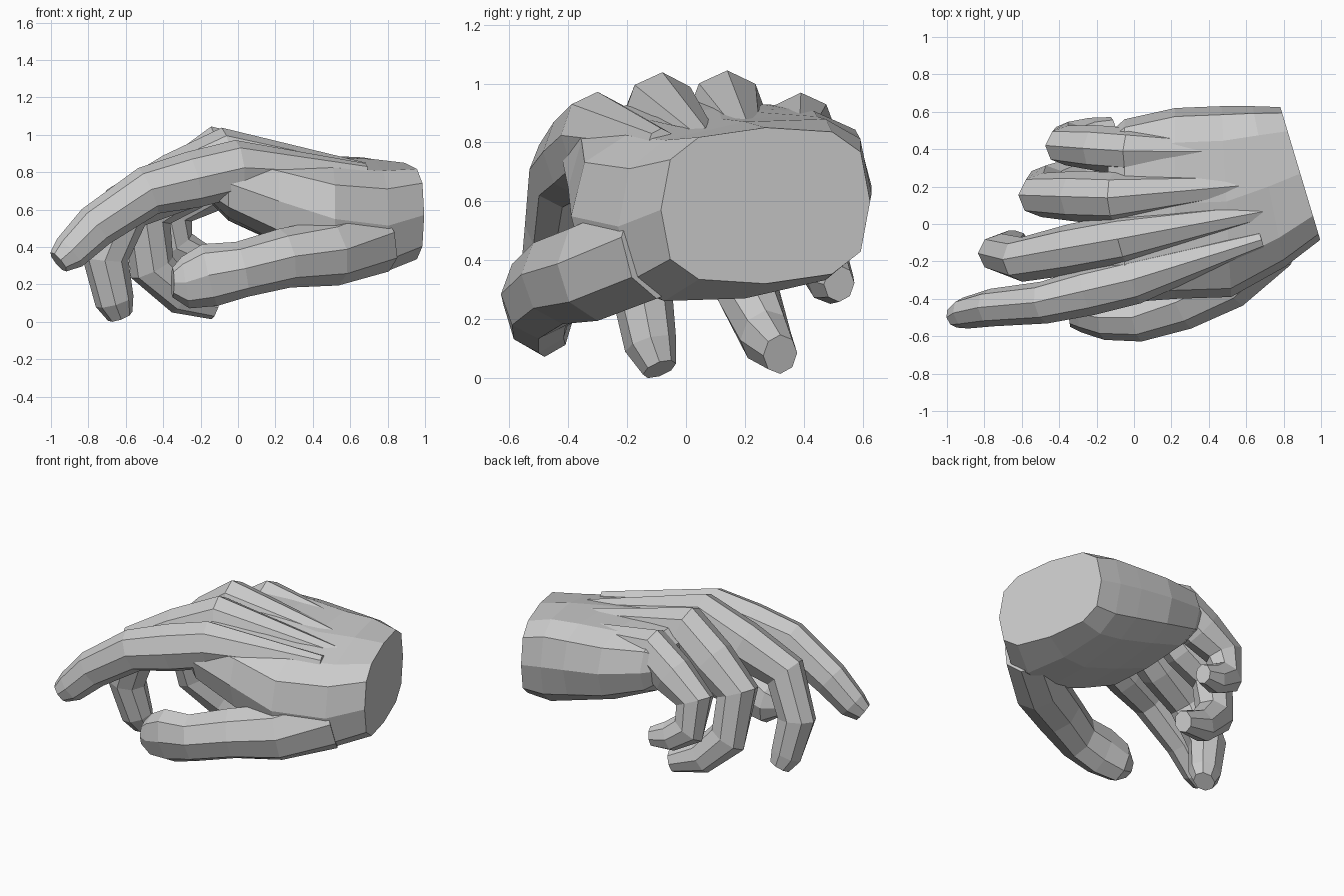
import bpy, bmesh, math
from mathutils import Vector

if "Cube" in bpy.data.objects:
    bpy.data.objects.remove(bpy.data.objects["Cube"])


def loft(name, rings):
    """Skin equal-length point rings and cap both ends."""
    bm = bmesh.new()
    vs = [[bm.verts.new(p) for p in r] for r in rings]
    n = len(vs[0])
    for a, b in zip(vs, vs[1:]):
        for i in range(n):
            bm.faces.new((a[i], a[(i + 1) % n], b[(i + 1) % n], b[i]))
    bmesh.ops.poke(bm, faces=[bm.faces.new(vs[0]), bm.faces.new(vs[-1])])
    bmesh.ops.recalc_face_normals(bm, faces=bm.faces[:])
    me = bpy.data.meshes.new(name)
    bm.to_mesh(me)
    bm.free()
    ob = bpy.data.objects.new(name, me)
    bpy.context.collection.objects.link(ob)
    return ob


def tube(name, pts, widths, heights, sides=8):
    """Tapered tube along a path, kept upright around the y axis."""
    rings = []
    for i, p in enumerate(pts):
        a, b = pts[max(i - 1, 0)], pts[min(i + 1, len(pts) - 1)]
        t = ((p - a).normalized() + (b - p).normalized()).normalized()
        side = Vector((0, 1, 0))
        side = (side - t * side.dot(t)).normalized()
        up = t.cross(side)
        angles = [k * math.tau / sides for k in range(sides)]
        rings.append([p + side * widths[i] * math.cos(g) + up * heights[i] * math.sin(g)
                      for g in angles])
    return loft(name, rings)


def section(x, slope, yc, zc, ry, rz, shear, n=12):
    """Rounded-box palm section, slanted in x and sheared in z."""
    ring = []
    for k in range(n):
        c, s = math.cos(k * math.tau / n), math.sin(k * math.tau / n)
        dy = ry * math.copysign(abs(c) ** .65, c)
        dz = rz * math.copysign(abs(s) ** .65, s)
        ring.append(Vector((x + slope * (yc + dy), yc + dy, zc + dz + shear * dy)))
    return ring


# Palm from the wrist cut to the webs between the fingers
hand = loft("hand", [
    section(.97, -.3, .27, .585, .355, .265, .04),
    section(.76, -.2, .2, .57, .43, .3, .13),
    section(.5, -.05, .12, .6, .51, .28, .1),
    section(.22, 0, .11, .665, .51, .25, .04),
    section(-.05, 0, .07, .74, .49, .2, 0),
    section(-.14, 0, .06, .75, .42, .12, 0),
])

FINGER_H = [.06, .16, .16, .14, .125, .105, .07]


def finger(name, size, ys, *xz):
    """Tendon ridge, knuckle, two joints and fingertip; ys = knuckle, joint, tip."""
    y0, y1, y2 = ys
    side = [y0, y1, y1 + (y2 - y1) / 3, y1 + (y2 - y1) * .7, y2]
    pts = [Vector((x, y, z)) for (x, z), y in zip(xz, side)]
    pts.insert(1, (pts[0] + pts[1]) / 2)
    pts.insert(0, Vector((.68, .12 + .68 * y0, .79)))
    return tube(name, pts, [h * size * .85 for h in FINGER_H], [h * size for h in FINGER_H])


parts = [
    finger("index_finger", .95, (-.3, -.42, -.5),
           (0, .82), (-.48, .7), (-.76, .51), (-.9, .37), (-.96, .32)),
    finger("middle_finger", 1, (-.08, -.19, -.09),
           (-.06, .88), (-.6, .61), (-.71, .34), (-.66, .11), (-.63, .03)),
    finger("ring_finger", 1, (.14, .155, .32),
           (-.1, .89), (-.49, .58), (-.46, .29), (-.3, .14), (-.12, .08)),
    finger("little_finger", .9, (.39, .42, .52),
           (-.02, .83), (-.36, .59), (-.34, .41), (-.22, .34), (-.11, .32)),
]

# Thumb
thumb = [Vector(p) for p in ((.75, -.1, .45), (.5, -.3, .37), (.25, -.42, .34),
                             (.02, -.5, .28), (-.15, -.5, .25), (-.28, -.48, .21),
                             (-.35, -.49, .21))]
parts.append(tube("thumb", thumb, [.15, .16, .15, .13, .12, .1, .06],
                  [.19, .18, .16, .15, .17, .14, .08]))

# Fuse the digits with the palm into one skin
for part in parts:
    mod = hand.modifiers.new("join", 'BOOLEAN')
    mod.operation = 'UNION'
    mod.solver = 'EXACT'
    mod.object = part
mesh = bpy.data.meshes.new_from_object(
    hand.evaluated_get(bpy.context.evaluated_depsgraph_get()))
hand.modifiers.clear()
hand.data = mesh
for part in parts:
    bpy.data.objects.remove(part)

# Stand the hand on the ground
low = min(v.co.z for v in mesh.vertices)
for v in mesh.vertices:
    v.co.z -= low
